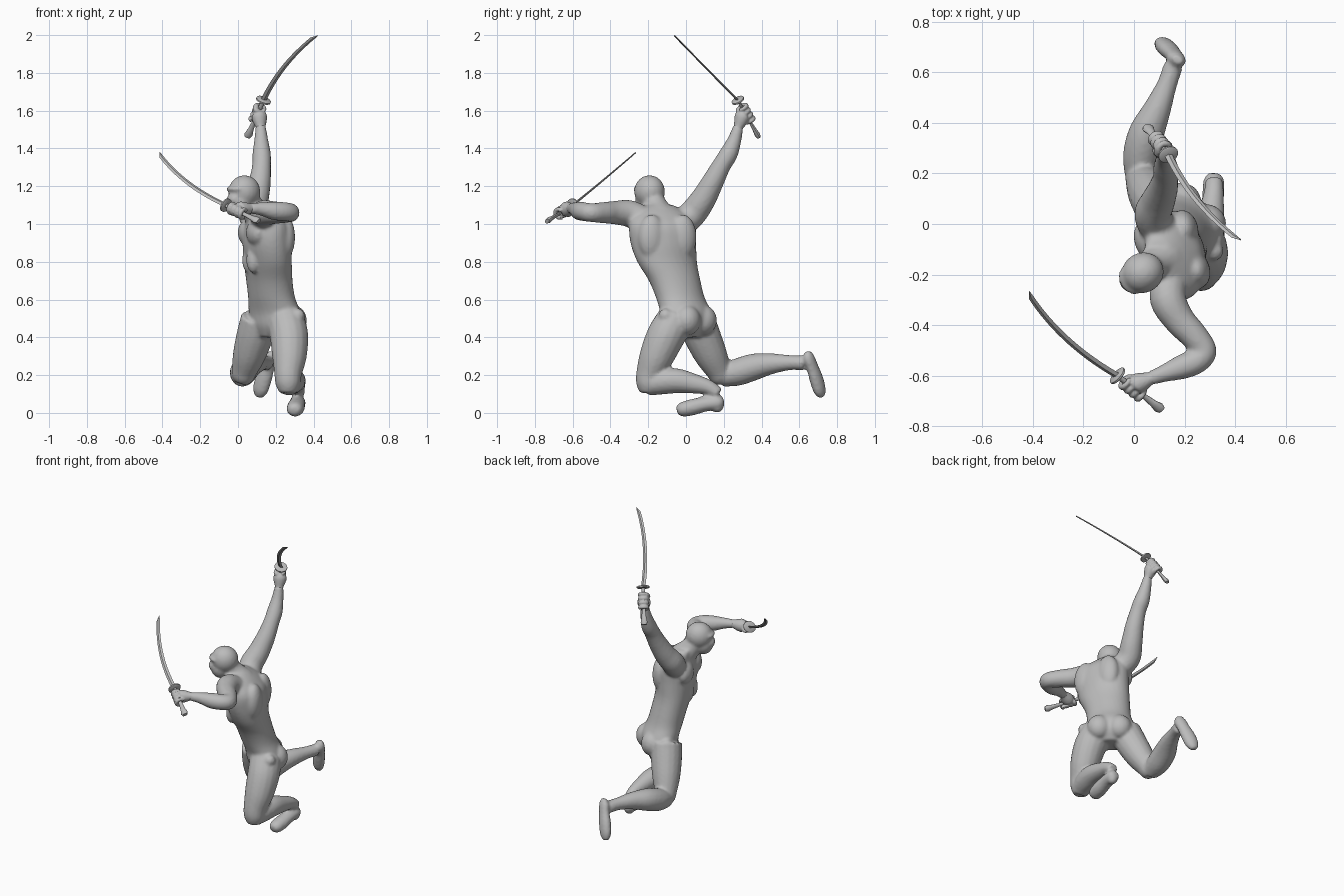
import bpy, bmesh, math
from mathutils import Vector, Matrix

old = bpy.data.objects.get("Cube")
if old:
    bpy.data.objects.remove(old)

grey = bpy.data.materials.new("plain grey")
grey.use_nodes = True
grey.diffuse_color = (0.5, 0.5, 0.5, 1)
grey.node_tree.nodes["Principled BSDF"].inputs["Base Color"].default_value = (0.5, 0.5, 0.5, 1)


def finish(bm, name, voxel=None, smoothing=4):
    """Turn a bmesh into an object; voxel fuses overlapping volumes into one skin."""
    bmesh.ops.recalc_face_normals(bm, faces=bm.faces)
    mesh = bpy.data.meshes.new(name)
    bm.to_mesh(mesh)
    bm.free()
    mesh.materials.append(grey)
    ob = bpy.data.objects.new(name, mesh)
    bpy.context.collection.objects.link(ob)
    if voxel:
        fuse = ob.modifiers.new("fuse", 'REMESH')
        fuse.mode = 'VOXEL'
        fuse.voxel_size = voxel
        fuse.use_smooth_shade = True
        soft = ob.modifiers.new("soften", 'SMOOTH')
        soft.factor = 0.5
        soft.iterations = smoothing
    return ob


def spline(rows, steps=5):
    """Catmull-Rom through rows of numbers."""
    rows = [Vector(r) for r in rows]
    out = []
    for i in range(len(rows) - 1):
        b, c = rows[i], rows[i + 1]
        a = rows[i - 1] if i else b
        d = rows[i + 2] if i + 2 < len(rows) else c
        for s in range(steps):
            t = s / steps
            out.append(b + (c - a) * (t / 2) + (a * 2 - b * 5 + c * 4 - d) * (t * t / 2)
                       + (b * 3 - a - c * 3 + d) * (t ** 3 / 2))
    return out + [rows[-1]]


def loft(bm, sections, sides=20):
    """Skin sections given as (centre, half axis u, half axis v), capped at both ends."""
    rings = []
    for c, u, v in sections:
        turn = [2 * math.pi * k / sides for k in range(sides)]
        rings.append([bm.verts.new(c + u * math.cos(a) + v * math.sin(a)) for a in turn])
    for p, q in zip(rings, rings[1:]):
        for k in range(sides):
            n = (k + 1) % sides
            bm.faces.new((p[k], p[n], q[n], q[k]))
    bm.faces.new(rings[0][::-1])
    bm.faces.new(rings[-1])


def limb(bm, rows, side=(0, 0, 1), flat=1.0, sides=16):
    """Rounded tube through (x, y, z, radius); flat scales it across the side axis."""
    pts = spline([Vector(r) for r in rows])
    secs = []
    for i, p in enumerate(pts):
        t = (pts[min(i + 1, len(pts) - 1)] - pts[max(i - 1, 0)]).to_3d().normalized()
        u = Vector(side).cross(t).normalized()
        secs.append((p.to_3d(), u * p.w, t.cross(u) * p.w * flat))
    loft(bm, secs, sides)


def blob(bm, centre, radii, angle=0, tilt=0):
    """Ellipsoid turned about z, after a tilt about its own y axis."""
    m = (Matrix.Translation(centre) @ Matrix.Rotation(math.radians(angle), 4, 'Z')
         @ Matrix.Rotation(math.radians(tilt), 4, 'Y') @ Matrix.Diagonal((*radii, 1)))
    bmesh.ops.create_uvsphere(bm, u_segments=20, v_segments=14, radius=1, matrix=m)


# Torso: height, centre x, centre y, turn of the shoulder line, half width, half depth
body = bmesh.new()
torso = [(.40, .19, .00, -41, .09, .07), (.46, .20, .00, -41, .15, .105),
         (.53, .195, .0, -43, .155, .115), (.61, .178, -.03, -50, .14, .112),
         (.70, .166, -.06, -58, .145, .113), (.80, .158, -.10, -66, .165, .118),
         (.90, .155, -.12, -73, .178, .125), (.99, .153, -.125, -74, .18, .115),
         (1.05, .135, -.13, -74, .15, .085), (1.10, .10, -.14, -74, .075, .06)]
rings = []
for z, x, y, a, w, d in spline(torso):
    a = math.radians(a)
    rings.append((Vector((x, y, z)), Vector((math.cos(a), math.sin(a), 0)) * w,
                  Vector((-math.sin(a), math.cos(a), 0)) * d))
loft(body, rings, 28)

# Muscle masses on the trunk, placed in the turned frame of the chest or pelvis
for s in (-1, 1):
    chest = Matrix.Translation((.15, -.12, 0)) @ Matrix.Rotation(math.radians(-74), 4, 'Z')
    hips = Matrix.Translation((.2, 0, 0)) @ Matrix.Rotation(math.radians(-41), 4, 'Z')
    blob(body, chest @ Vector((s * .078, -.08, .955)), (.082, .05, .07), -74)
    blob(body, chest @ Vector((s * .085, .075, .93)), (.075, .055, .12), -74)
    blob(body, chest @ Vector((s * .04, -.085, .81)), (.04, .035, .07), -70)
    blob(body, hips @ Vector((s * .065, .065, .49)), (.075, .07, .08), -41)
    blob(body, hips @ Vector((s * .158, -.005, .515)), (.038, .038, .038))

# Neck and masked head
limb(body, [(.12, -.135, 1.03, .085), (.075, -.16, 1.09, .066), (.04, -.19, 1.15, .06)], (0, 1, 0))
blob(body, (.034, -.193, 1.172), (.086, .08, .086), 32)
blob(body, (.012, -.207, 1.118), (.063, .062, .072), 32)
blob(body, (-.012, -.222, 1.185), (.045, .062, .02), 32)
blob(body, (-.022, -.228, 1.13), (.035, .045, .036), 32)

# Left arm, bent across the front
limb(body, [(.14, -.22, 1.02, .07), (.135, -.30, 1.055, .072), (.18, -.38, 1.06, .062),
            (.235, -.44, 1.06, .056), (.277, -.50, 1.06, .05), (.25, -.54, 1.065, .05),
            (.19, -.565, 1.07, .049), (.12, -.59, 1.08, .035), (.06, -.612, 1.083, .027)])
# Right arm, raised overhead
limb(body, [(.12, -.05, .98, .07), (.075, .03, 1.05, .075), (.095, .09, 1.13, .068),
            (.115, .14, 1.22, .059), (.125, .188, 1.31, .05), (.125, .225, 1.37, .049),
            (.123, .255, 1.44, .038), (.12, .278, 1.52, .027)], (0, 1, 0))
# Left leg, folded under with the foot turned forward
limb(body, [(.25, -.05, .50, .10), (.27, -.105, .41, .102), (.272, -.155, .30, .092),
            (.265, -.19, .21, .074), (.265, -.198, .15, .066), (.265, -.20, .105, .045)], (0, 1, 0))
limb(body, [(.265, -.205, .15, .06), (.28, -.13, .165, .068), (.293, -.05, .17, .066),
            (.305, .04, .155, .053), (.315, .12, .135, .04), (.317, .17, .10, .036)])
limb(body, [(.318, .20, .055, .024), (.316, .17, .054, .042), (.312, .10, .046, .044),
            (.306, .03, .029, .048), (.30, -.025, .017, .042), (.298, -.048, .011, .022)], flat=.9)
blob(body, (.316, .165, .05), (.036, .038, .05))
# Right leg, trailing behind
limb(body, [(.115, .05, .50, .10), (.09, .085, .41, .098), (.06, .13, .31, .088),
            (.035, .17, .23, .07), (.025, .185, .19, .06), (.018, .195, .165, .042)], (0, 1, 0))
limb(body, [(.022, .185, .195, .058), (.028, .27, .215, .072), (.05, .36, .243, .071),
            (.09, .45, .26, .056), (.13, .55, .266, .04), (.155, .625, .265, .039)])
limb(body, [(.172, .65, .325, .02), (.17, .65, .295, .038), (.155, .67, .24, .04),
            (.135, .69, .18, .046), (.118, .708, .12, .042), (.108, .722, .085, .022)],
     (.45, .85, .25), .75)
# The sole stays level on the ground
finish(body, "body", .0095, 5)


def sword(name, tip, guard, pommel, edge, bulge):
    """Curved blade, disc guard and flared grip; edge points to the outer side of the curve."""
    tip, guard, pommel = map(Vector, (tip, guard, pommel))
    axis = (tip - guard).normalized()
    edge = Vector(edge)
    edge = (edge - axis * edge.dot(axis)).normalized()
    thin = axis.cross(edge)
    bm = bmesh.new()
    secs = []
    for i in range(19):
        t = i / 18
        c = guard.lerp(tip, t) + edge * bulge * 4 * t * (1 - t)
        w = .0155 - .004 * t
        if i == 18:
            w = .002
            c = c - edge * .008
        secs.append((c, edge * w, thin * (.0065 - .003 * t)))
    loft(bm, secs, 4)
    finish(bm, name + "_blade")
    grip = (guard - pommel).normalized()
    edge = (edge - grip * edge.dot(grip)).normalized()
    thin = grip.cross(edge)
    bm = bmesh.new()
    profile = [(0, .012), (.6, .012), (.8, .016), (.93, .023), (1, .017)]
    loft(bm, [(guard.lerp(pommel, t), edge * w, thin * w * .65) for t, w in profile], 12)
    finish(bm, name + "_grip")
    bm = bmesh.new()
    loft(bm, [(guard + grip * h, edge * r, thin * r * .85)
              for h, r in ((-.007, .036), (-.004, .041), (.004, .041), (.007, .036))], 24)
    finish(bm, name + "_guard")


def hand(name, wrist, guard, pommel, start, thumb_side):
    """Palm and four fingers closed around the grip."""
    wrist, guard, pommel = map(Vector, (wrist, guard, pommel))
    axis = (pommel - guard).normalized()
    mid = guard.lerp(pommel, start + .17)
    out = mid - wrist
    out = (out - axis * out.dot(axis)).normalized()
    bm = bmesh.new()
    palm = mid - out * .022
    limb(bm, [(*(wrist - (palm - wrist) * .3), .026), (*wrist, .027),
              (*wrist.lerp(palm, .55), .038), (*palm, .042), (*(palm + out * .015), .03)],
         axis, .95)
    for k in range(4):
        c = guard.lerp(pommel, start + .115 * k)
        arc = []
        for a in range(-100, 161, 52):
            spoke = Matrix.Rotation(math.radians(a * thumb_side), 3, axis) @ out
            arc.append((*(c + spoke * .0245), .0125 - .002 * (a > 100)))
        limb(bm, arc, axis, 1, 10)
    base = palm - axis * .02
    side = axis.cross(out) * -thumb_side
    limb(bm, [(*base, .018), (*(base + side * .03 + out * .01 - axis * .012), .014),
              (*(base + side * .022 + out * .045 - axis * .016), .009)], axis, 1, 10)
    finish(bm, name, .005, 3)


# Both blades with the hands that hold them
raised = ((.135, .275, 1.655), (.05, .385, 1.46))
forward = ((-.065, -.60, 1.10), (.11, -.735, 1.015))
sword("raised_sword", (.415, -.065, 2.0), *raised, (-.76, -.3, .3), .03)
sword("forward_sword", (-.42, -.27, 1.375), *forward, (-.78, -.45, -.45), .035)
hand("right_hand", (.12, .278, 1.515), *raised, .2, 1)
hand("left_hand", (.065, -.61, 1.083), *forward, .18, -1)

for ob in bpy.context.collection.objects:
    if ob.name.endswith(("_blade", "_grip", "_guard")):
        bpy.ops.object.select_all(action='DESELECT')
        ob.select_set(True)
        bpy.context.view_layer.objects.active = ob
        bpy.ops.object.shade_smooth_by_angle(angle=math.radians(35))
